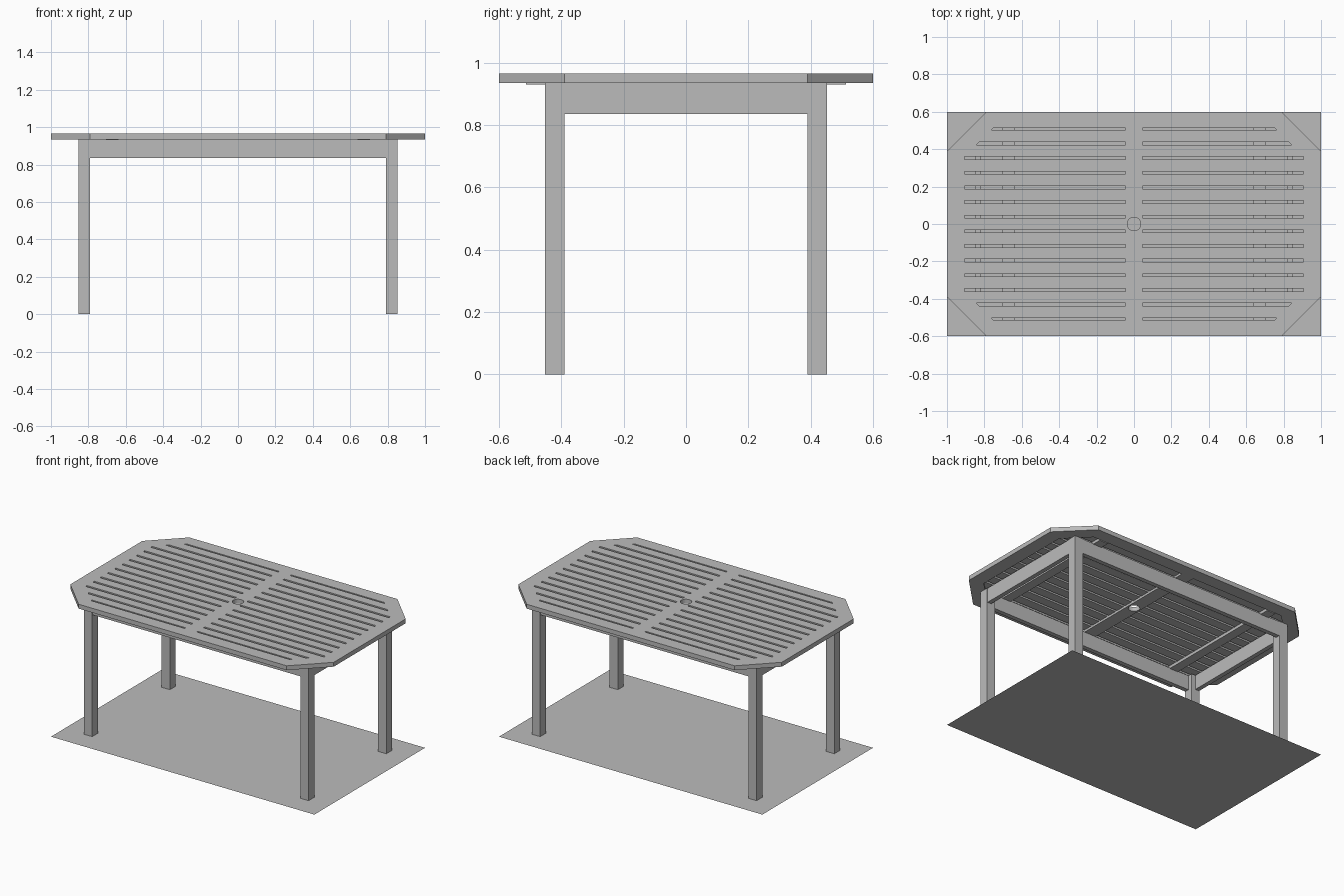
import bpy
import bmesh
import math

cube = bpy.data.objects.get("Cube")
if cube:
    bpy.data.objects.remove(cube)

grey = bpy.data.materials.new("plain grey")
grey.use_nodes = True
grey.diffuse_color = (0.5, 0.5, 0.5, 1)
grey.node_tree.nodes["Principled BSDF"].inputs["Base Color"].default_value = (0.5, 0.5, 0.5, 1)


def plate(name, loops, z0, z1):
    """Flat board from an outline (and optional hole outlines), extruded from z0 to z1."""
    bm = bmesh.new()
    edges = []
    for loop in loops:
        verts = [bm.verts.new((x, y, z0)) for x, y in loop]
        edges += [bm.edges.new((v, verts[i - 1])) for i, v in enumerate(verts)]
    bmesh.ops.triangle_fill(bm, use_beauty=True, use_dissolve=False, edges=edges, normal=(0, 0, 1))
    if z1 > z0:
        res = bmesh.ops.extrude_face_region(bm, geom=bm.faces[:])
        top = [g for g in res["geom"] if isinstance(g, bmesh.types.BMVert)]
        bmesh.ops.translate(bm, verts=top, vec=(0, 0, z1 - z0))
        bmesh.ops.recalc_face_normals(bm, faces=bm.faces[:])
    else:
        for f in bm.faces:
            if f.normal.z < 0:
                f.normal_flip()
    mesh = bpy.data.meshes.new(name)
    bm.to_mesh(mesh)
    bm.free()
    mesh.materials.append(grey)
    obj = bpy.data.objects.new(name, mesh)
    bpy.context.collection.objects.link(obj)
    return obj


def rect(x0, x1, y0, y1):
    return [(x0, y0), (x1, y0), (x1, y1), (x0, y1)]


def octagon(hx, hy, cut):
    """Rectangle with its four corners cut where x + y exceeds cut."""
    cx, cy = cut - hy, cut - hx
    return [(hx, -cy), (hx, cy), (cx, hy), (-cx, hy),
            (-hx, cy), (-hx, -cy), (-cx, -hy), (cx, -hy)]


TOP, UNDER, SLAT_UNDER = 0.965, 0.935, 0.95
IN_X, IN_Y, IN_CUT = 0.905, 0.5125, 1.265
BOARD = 0.045
PITCH, GAP = 0.0783, 0.0075

# Eight-sided frame around the table top
plate("top_frame", [octagon(1, 0.6, 1.39), octagon(IN_X, IN_Y, IN_CUT)], UNDER, TOP)

# Centre board with the parasol hole
hole = [(0.036 * math.cos(a), 0.036 * math.sin(a))
        for a in (math.tau * i / 24 for i in range(24))]
plate("centre_board", [rect(-BOARD, BOARD, -IN_Y, IN_Y), hole], UNDER, TOP)


# Slats on both halves, trimmed to the inner edge of the frame
def reach(y):
    return min(IN_X, IN_CUT - abs(y))


for side, s in (("left", 1), ("right", -1)):
    for i in range(-6, 7):
        y0 = (i - 0.5) * PITCH + GAP
        y1 = (i + 0.5) * PITCH - GAP
        outline = [(s * BOARD, y0), (s * reach(y0), y0), (s * reach(y1), y1), (s * BOARD, y1)]
        plate(f"{side}_slat_{i + 7}", [outline], SLAT_UNDER, TOP)

    # Cross batten under the slats
    x0, x1 = sorted((s * 0.64, s * 0.705))
    plate(f"{side}_batten", [rect(x0, x1, -IN_Y, IN_Y)], 0.93, SLAT_UNDER)

    # End apron between the legs
    x0, x1 = sorted((s * 0.82, s * 0.85))
    plate(f"{side}_apron", [rect(x0, x1, -0.39, 0.39)], 0.835, UNDER)

# Long aprons and legs
for end, t in (("front", -1), ("back", 1)):
    y0, y1 = sorted((t * 0.42, t * 0.45))
    plate(f"{end}_apron", [rect(-0.79, 0.79, y0, y1)], 0.835, UNDER)
    for side, s in (("left", 1), ("right", -1)):
        x0, x1 = sorted((s * 0.79, s * 0.853))
        y0, y1 = sorted((t * 0.39, t * 0.453))
        plate(f"{end}_{side}_leg", [rect(x0, x1, y0, y1)], 0, UNDER)

# Flat ground sheet below the table
plate("ground_sheet", [rect(-1, 1, -0.6, 0.6)], 0, 0)
